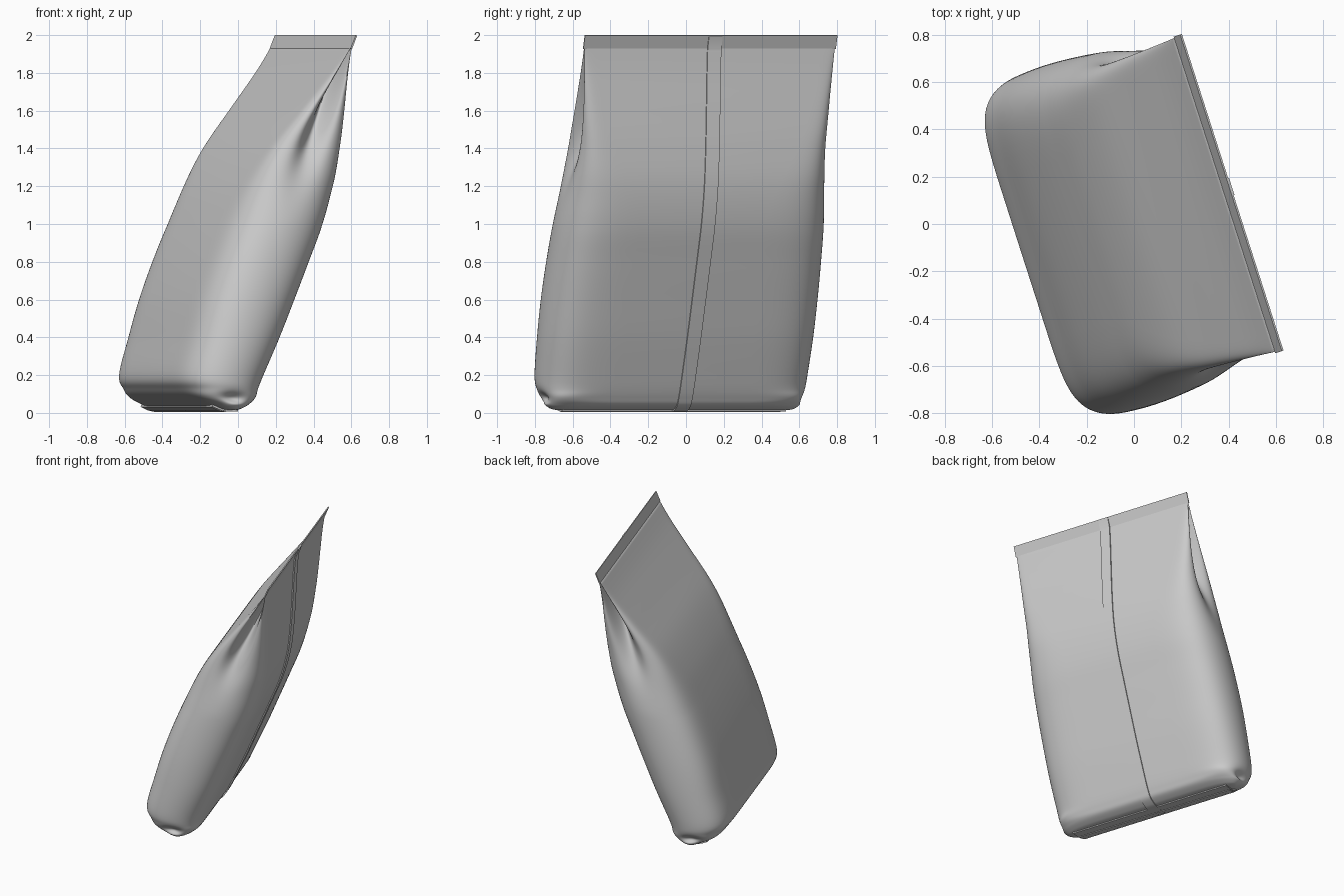
import bpy, bmesh, math
from mathutils import Vector

cube = bpy.data.objects.get("Cube")
if cube:
    bpy.data.objects.remove(cube, do_unlink=True)

TURN = math.radians(17.8)   # the pouch is turned about the vertical
SIDES = 120                 # points round the body
STEPS = 6                   # rings between key rows

film = bpy.data.materials.new("grey_film")
film.use_nodes = True
film.diffuse_color = (0.6, 0.6, 0.6, 1)
film.node_tree.nodes["Principled BSDF"].inputs["Base Color"].default_value = film.diffuse_color

# Key rows: height, front face, back face, half width, gusset fold depth
ROWS = [
    (.015, -.27, -.19, .64, 0),
    (.022, -.31, -.16, .675, 0),
    (.045, -.36, -.115, .705, 0),
    (.08, -.415, -.09, .718, .03),
    (.125, -.46, -.065, .735, .005),
    (.2, -.49, -.03, .745, 0),
    (.4, -.438, .06, .752, 0),
    (.6, -.38, .143, .752, 0),
    (.8, -.308, .225, .746, 0),
    (1, -.225, .304, .735, 0),
    (1.2, -.13, .355, .715, .015),
    (1.4, -.008, .378, .698, .065),
    (1.6, .15, .39, .698, .14),
    (1.8, .308, .4, .705, .2),
    (1.93, .4, .41, .712, .2),
]


def smooth_rows(rows, steps):
    """Catmull-Rom interpolation through the key rows."""
    out = []
    last = len(rows) - 1
    for i in range(last):
        p = [rows[min(max(i + k, 0), last)] for k in (-1, 0, 1, 2)]
        for j in range(steps):
            t = j / steps
            out.append([b + t * ((c - a) + t * ((2 * a - 5 * b + 4 * c - d)
                        + t * (3 * (b - c) + d - a))) / 2
                        for a, b, c, d in zip(*p)])
    out.append(list(rows[-1]))
    return out


def loft(name, rings, smooth_angle):
    """Skin closed rings of points and cap both ends."""
    bm = bmesh.new()
    loops = [[bm.verts.new(p) for p in ring] for ring in rings]
    for lo, hi in zip(loops, loops[1:]):
        for i in range(len(lo)):
            k = (i + 1) % len(lo)
            bm.faces.new((lo[i], lo[k], hi[k], hi[i]))
    bm.faces.new(loops[0][::-1])
    bm.faces.new(loops[-1])
    bmesh.ops.recalc_face_normals(bm, faces=bm.faces)
    mesh = bpy.data.meshes.new(name)
    bm.to_mesh(mesh)
    bm.free()
    mesh.materials.append(film)
    obj = bpy.data.objects.new(name, mesh)
    bpy.context.collection.objects.link(obj)
    obj.rotation_euler.z = TURN
    bpy.ops.object.select_all(action='DESELECT')
    obj.select_set(True)
    bpy.context.view_layer.objects.active = obj
    bpy.ops.object.shade_smooth_by_angle(angle=math.radians(smooth_angle))


def section(z, front, back, half, fold):
    """Flat faces, rounded gussets, and a fold pushed into each gusset."""
    mid, depth = (front + back) / 2, (back - front) / 2
    fold = max(fold, 0)
    power = 2 / (8 + 150 * fold)
    ring = []
    for i in range(SIDES):
        t = math.tau * i / SIDES
        s, c = math.sin(t), math.cos(t)
        w = half * abs(c) ** power if abs(c) > 1e-6 else 0
        w = max(w - fold * math.exp(-(s / .35) ** 2), 0)
        ring.append((mid + depth * s, math.copysign(w, c), z))
    return ring


def ribbon(name, path, half, inner, outer, centre=0):
    """A thin strip following a side profile, offset outwards from it."""
    rings = []
    w0, w1 = centre - half, centre + half
    for i, p in enumerate(path):
        d = (path[min(i + 1, len(path) - 1)] - path[max(i - 1, 0)]).normalized()
        n = Vector((-d.y, d.x))
        a, b = p + n * inner, p + n * outer
        rings.append([(a.x, w0, a.y), (b.x, w0, b.y), (b.x, w1, b.y), (a.x, w1, a.y)])
    loft(name, rings, 35)


# Pouch body
levels = smooth_rows(ROWS, STEPS)
loft("pouch_body", [section(*row) for row in levels], 60)

# Flat top seal
ribbon("top_seal", [Vector((.405, 1.928)), Vector((.434, 1.999))], .702, -.004, .004)

# Back seam: down the back face and under the base
back = [Vector((row[2], row[0])) for row in reversed(levels)]
under = [Vector((row[1], row[0])) for row in levels if row[0] < .02]
ribbon("back_seam", [Vector((.434, 1.998))] + back + under, .038, .008, -.001, .025)

# Folded base seal, two thin layers
base = [Vector(p) for p in ((-.2, .013), (-.26, .014), (-.3, .022), (-.34, .04))]
ribbon("base_seal", base, .62, -.004, .006)
ribbon("base_seal_fold", base[1:], .61, .004, .01)
